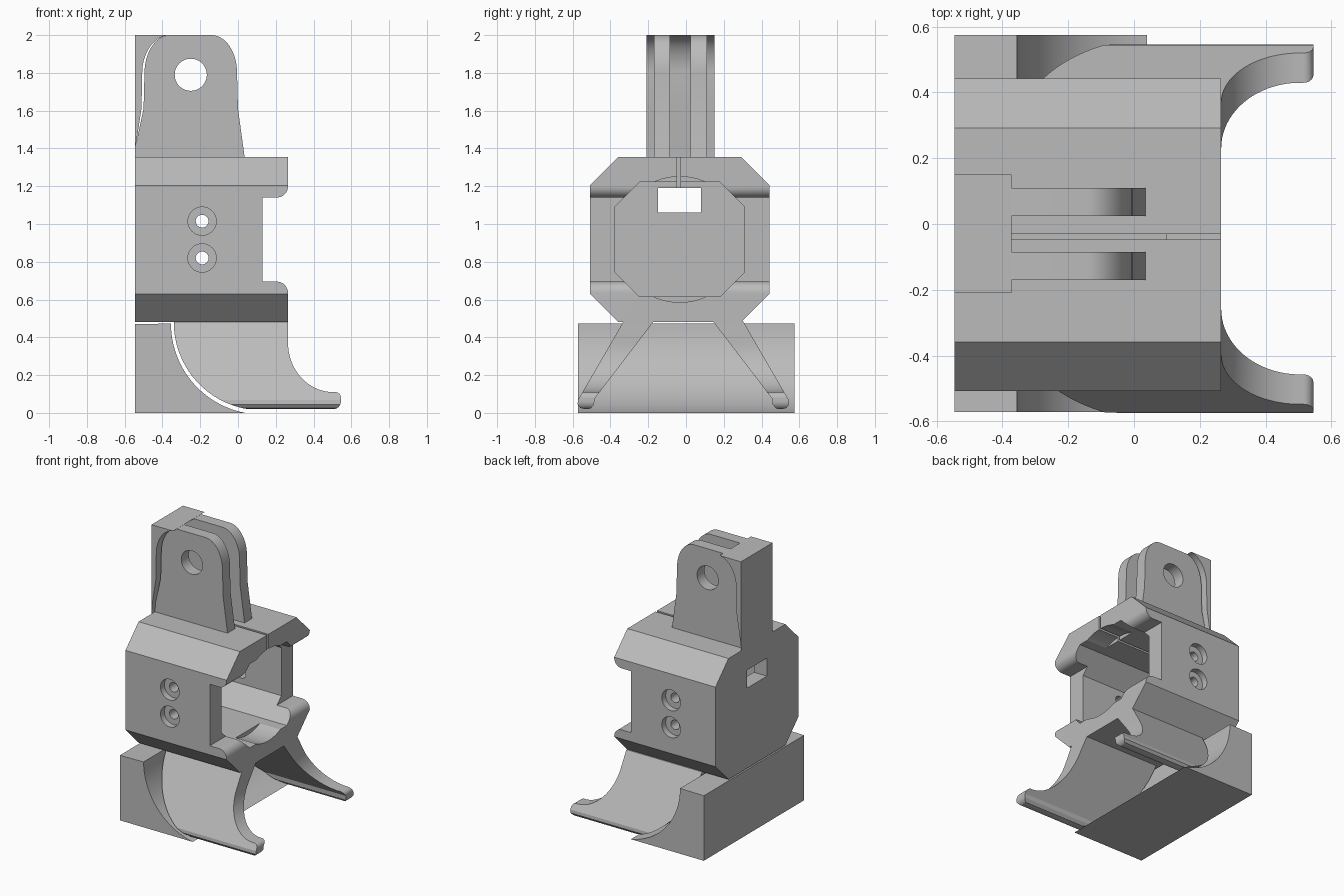
import bpy, bmesh
from math import cos, sin, radians

if "Cube" in bpy.data.objects:
    bpy.data.objects.remove(bpy.data.objects["Cube"])

grey = bpy.data.materials.new("plain_grey")
grey.use_nodes = True
GREY = (0.5, 0.5, 0.5, 1)
grey.diffuse_color = GREY
grey.node_tree.nodes["Principled BSDF"].inputs["Base Color"].default_value = GREY

MID = -0.033    # centre line of the housing in y
BACK = -0.545   # flat rear plane in x
FRONT = 0.265


def arc(cx, cz, r, start, end, n=16, rz=None):
    """Points along an arc, angles in degrees."""
    rz = rz or r
    steps = [radians(start + (end - start) * i / n) for i in range(n + 1)]
    return [(cx + r * cos(a), cz + rz * sin(a)) for a in steps]


def prism(name, points, axis, low, high):
    """Extrude a (y, z) profile along x, or an (x, z) profile along y."""
    bm = bmesh.new()
    place = (lambda p, d: (d, p[0], p[1])) if axis == "x" else (lambda p, d: (p[0], d, p[1]))
    face = bm.faces.new([bm.verts.new(place(p, low)) for p in points])
    out = bmesh.ops.extrude_face_region(bm, geom=[face])
    moved = [v for v in out["geom"] if isinstance(v, bmesh.types.BMVert)]
    shift = (high - low, 0, 0) if axis == "x" else (0, high - low, 0)
    bmesh.ops.translate(bm, verts=moved, vec=shift)
    bmesh.ops.recalc_face_normals(bm, faces=bm.faces)
    mesh = bpy.data.meshes.new(name)
    bm.to_mesh(mesh)
    bm.free()
    mesh.materials.append(grey)
    obj = bpy.data.objects.new(name, mesh)
    bpy.context.collection.objects.link(obj)
    return obj


def combine(obj, tools, operation="DIFFERENCE"):
    """Apply boolean tools to an object and remove them."""
    for tool in tools:
        tool.hide_render = True
        mod = obj.modifiers.new("cut", "BOOLEAN")
        mod.operation, mod.object, mod.solver = operation, tool, "EXACT"
    bpy.context.view_layer.update()
    graph = bpy.context.evaluated_depsgraph_get()
    result = bpy.data.meshes.new_from_object(obj.evaluated_get(graph))
    obj.modifiers.clear()
    obj.data = result
    for tool in tools:
        bpy.data.objects.remove(tool)


def octagon(half, low, high, c):
    """Chamfered rectangle around the housing centre line."""
    right = [(half - c, low), (half, low + c), (half, high - c), (half - c, high)]
    left = [(-y, z) for y, z in reversed(right)]
    return [(MID + y, z) for y, z in right + left]


def rect(x0, x1, z0, z1):
    return [(x0, z0), (x1, z0), (x1, z1), (x0, z1)]


# Housing: octagonal sleeve open to +x, notched sides with rounded lips
housing = prism("housing", octagon(0.475, 0.48, 1.355, 0.15), "x", BACK, FRONT)
notch = ([(0.13, 0.695)] + arc(0.205, 0.635, 0.06, 90, 0, 8) + [(0.4, 0.635), (0.4, 1.2)]
         + arc(0.205, 1.2, 0.06, 0, -90, 8) + [(0.13, 1.14)])
cutters = [
    prism("cavity", octagon(0.343, 0.615, 1.222, 0.13), "x", -0.44, 0.4),
    prism("bore", arc(MID, 0.918, 0.333, 0, 354.375, 63), "x", 0.1, 0.41),
    prism("side_notch", notch, "y", -0.8, 0.8),
    prism("rear_window", rect(-0.147, 0.08, 1.06, 1.19), "x", -0.8, -0.3),
    prism("top_slit", rect(-0.047, -0.03, 1.19, 1.5), "x", -0.46, 0.42),
]
# Counterbored screw holes through both walls
for z in (0.82, 1.015):
    cutters.append(prism("screw_hole", arc(-0.19, z, 0.034, 0, 345, 23), "y", -0.9, 0.9))
    for side in (-1, 1):
        ends = sorted(MID + side * d for d in (0.43, 0.6))
        cutters.append(prism("counterbore", arc(-0.19, z, 0.075, 0, 348.75, 31), "y", *ends))
combine(housing, cutters)

# Mounting ears with a cross hole
ear = ([(BACK, 1.35), (0.035, 1.355), (0, 1.61), (-0.005, 1.8)]
       + arc(-0.14, 1.8, 0.135, 0, 90, 16, 0.2)
       + arc(-0.36, 1.8, 0.135, 90, 180, 16, 0.2) + [(-0.5, 1.61), (BACK, 1.4)])
for name, low in (("front_ear", -0.17), ("rear_ear", 0.025)):
    plate = prism(name, ear, "y", low, low + 0.085)
    combine(plate, [prism("ear_hole", arc(-0.25, 1.79, 0.085, 0, 352.5, 47), "y", -0.5, 0.5)])

# Upper support behind the ears, with a thin gap
upper = ([(BACK, 1.35), (BACK + 0.003, 1.41), (-0.511, 1.61)]
         + arc(-0.36, 1.8, 0.147, 180, 95, 16, 0.2) + [(-0.373, 2), (BACK, 2)])
prism("upper_support", upper, "y", -0.21, 0.15)

# Splayed legs: side outline intersected with a slanted cross-section
outline = ([(-0.34, 0.485)] + arc(0.126, 0.48, 0.466, 180, 261, 24)
           + arc(0.505, 0.06, 0.04, -90, 0, 6) + arc(0.515, 0.08, 0.03, 0, 90, 6)
           + arc(0.505, 0.37, 0.24, 268, 180, 20, 0.26) + [(FRONT, 0.485)])
section = [(0.157, 0.484), (0.47, 0.075), (0.473, 0.045), (0.49, 0.024), (0.515, 0.018),
           (0.545, 0.026), (0.56, 0.045), (0.558, 0.068), (0.317, 0.484)]
for name, side in (("front_leg", -1), ("rear_leg", 1)):
    leg = prism(name, [(side * y - 0.014, z) for y, z in section], "x", -0.5, 0.7)
    combine(leg, [prism("leg_outline", outline, "y", -0.8, 0.8)], "INTERSECT")

# Lower support block with a curved face that follows the legs
lower = [(BACK, 0), (BACK, 0.47)] + arc(0.126, 0.473, 0.481, 180, 259.5, 24) + [(0.039, 0)]
prism("lower_support", lower, "y", -0.572, 0.575)

# Smooth the curved surfaces and keep hard edges
for obj in bpy.context.scene.objects:
    if obj.type == "MESH":
        bpy.ops.object.select_all(action="DESELECT")
        obj.select_set(True)
        bpy.context.view_layer.objects.active = obj
        bpy.ops.object.shade_smooth_by_angle(angle=radians(25))
